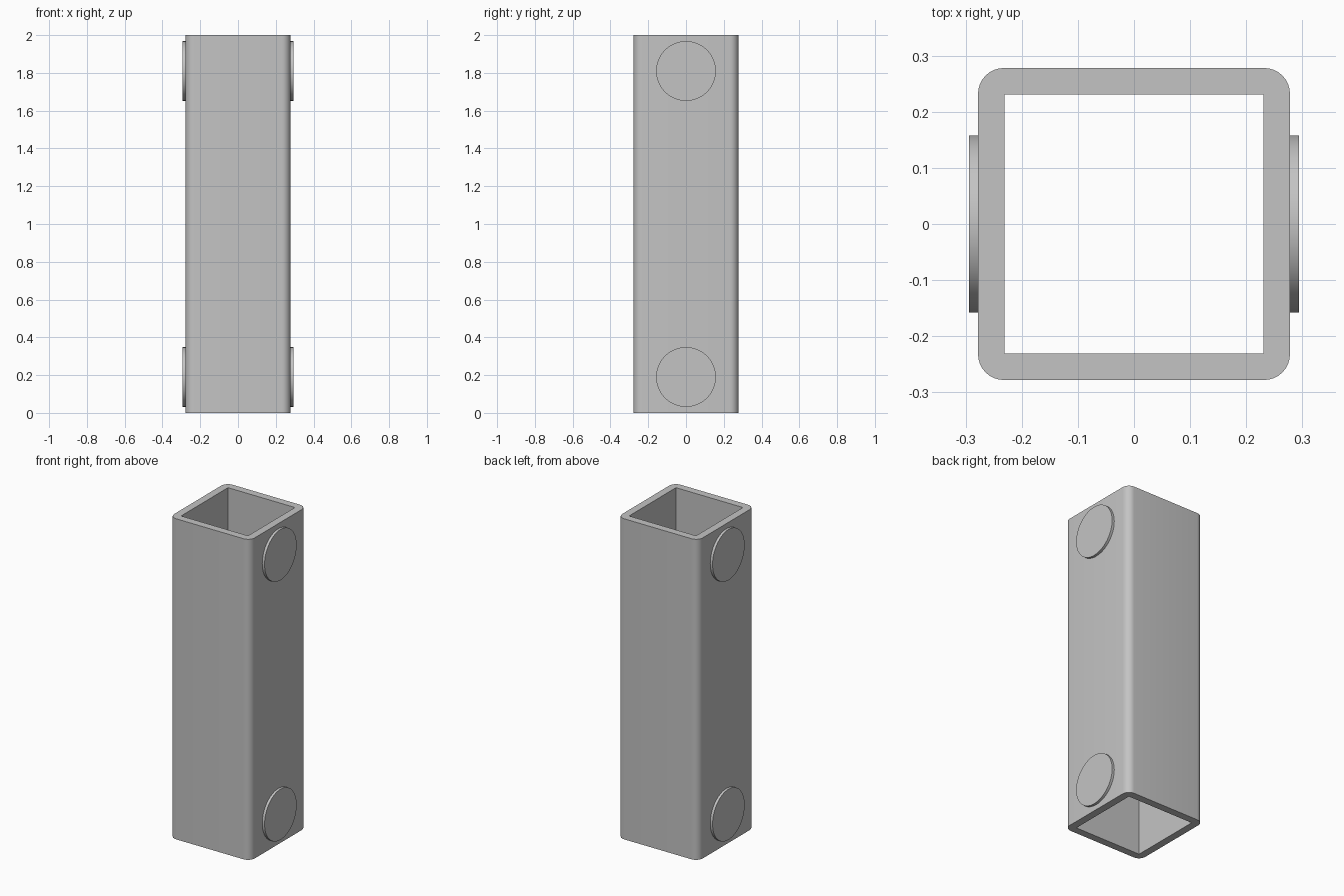
import bpy, bmesh, math
from mathutils import Matrix, Vector

OUTER, INNER, RADIUS, HEIGHT = 0.278, 0.231, 0.046, 2.0
DISC_RADIUS, DISC_FACE = 0.158, 0.294
STEPS = 8  # segments per rounded corner

if "Cube" in bpy.data.objects:
    bpy.data.objects.remove(bpy.data.objects["Cube"])

grey = bpy.data.materials.new("light grey")
grey.use_nodes = True
grey.diffuse_color = (0.55, 0.55, 0.55, 1)
grey.node_tree.nodes["Principled BSDF"].inputs["Base Color"].default_value = grey.diffuse_color


def add_object(name, bm):
    bmesh.ops.recalc_face_normals(bm, faces=bm.faces)
    mesh = bpy.data.meshes.new(name)
    bm.to_mesh(mesh)
    bm.free()
    mesh.materials.append(grey)
    obj = bpy.data.objects.new(name, mesh)
    bpy.context.collection.objects.link(obj)
    bpy.ops.object.select_all(action="DESELECT")
    obj.select_set(True)
    bpy.context.view_layer.objects.active = obj
    bpy.ops.object.shade_smooth_by_angle(angle=math.radians(30))


# Square tube: rounded outside corners, sharp inside corners, open ends
bm = bmesh.new()
outer, inner = [], []
for corner in range(4):
    start = corner * math.pi / 2
    diagonal = Vector((math.cos(start + math.pi / 4), math.sin(start + math.pi / 4), 0)) * math.sqrt(2)
    inner.append(bm.verts.new(diagonal * INNER))
    arc = []
    for i in range(STEPS + 1):
        a = start + i * math.pi / 2 / STEPS
        arc.append(bm.verts.new(diagonal * (OUTER - RADIUS) + Vector((math.cos(a), math.sin(a), 0)) * RADIUS))
    outer.append(arc)
for c in range(4):
    n = (c + 1) % 4
    for a, b in zip(outer[c], outer[c][1:]):
        bm.faces.new((inner[c], a, b))
    bm.faces.new((inner[c], outer[c][-1], outer[n][0], inner[n]))
rim = bmesh.ops.extrude_face_region(bm, geom=bm.faces[:], use_keep_orig=True)
top = [v for v in rim["geom"] if isinstance(v, bmesh.types.BMVert)]
bmesh.ops.translate(bm, verts=top, vec=(0, 0, HEIGHT))
add_object("square_tube", bm)

# Round pads near both ends of the left and right walls
DEPTH = DISC_FACE - OUTER + 0.01
for side, sign in (("left", 1), ("right", -1)):
    for level, z in (("lower", 0.19), ("upper", 1.81)):
        bm = bmesh.new()
        place = Matrix.Translation((sign * (DISC_FACE - DEPTH / 2), 0, z)) @ Matrix.Rotation(math.pi / 2, 4, "Y")
        bmesh.ops.create_cone(bm, cap_ends=True, segments=64, radius1=DISC_RADIUS,
                              radius2=DISC_RADIUS, depth=DEPTH, matrix=place)
        add_object(f"{level}_{side}_pad", bm)
